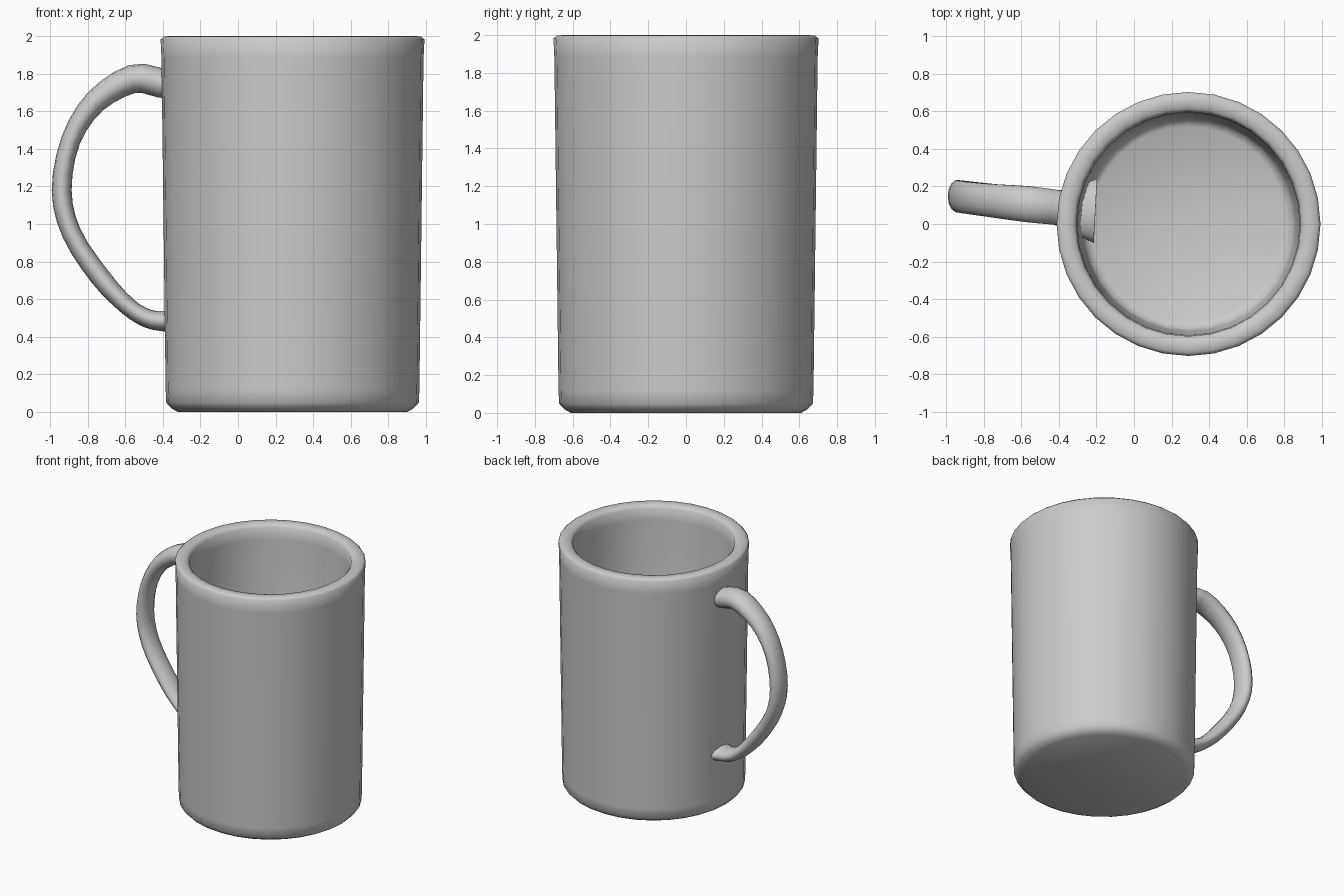
import bpy, bmesh, math
from mathutils import Vector

if "Cube" in bpy.data.objects:
    bpy.data.objects.remove(bpy.data.objects["Cube"])


def make_object(name, bm, angle):
    bmesh.ops.recalc_face_normals(bm, faces=bm.faces)
    mesh = bpy.data.meshes.new(name)
    bm.to_mesh(mesh)
    bm.free()
    obj = bpy.data.objects.new(name, mesh)
    bpy.context.collection.objects.link(obj)
    bpy.ops.object.select_all(action='DESELECT')
    obj.select_set(True)
    bpy.context.view_layer.objects.active = obj
    bpy.ops.object.shade_smooth_by_angle(angle=math.radians(angle))
    return obj


def skin(bm, rings):
    # Bridge successive vertex rings and cap both ends
    loops = [[bm.verts.new(p) for p in ring] for ring in rings]
    n = len(loops[0])
    for a, b in zip(loops, loops[1:]):
        for i in range(n):
            j = (i + 1) % n
            bm.faces.new((a[i], a[j], b[j], b[i]))
    bm.faces.new(loops[0])
    bm.faces.new(loops[-1])


# Cup: one lathed wall from the underside, over the rim, to the inner floor
CENTRE_X, SIDES = 0.29, 32
profile = [(0.61, 0.0), (0.645, 0.02), (0.672, 0.05), (0.675, 0.12),
           (0.697, 1.88), (0.702, 1.982), (0.685, 1.997), (0.65, 2.0),
           (0.615, 1.995), (0.597, 1.975), (0.592, 1.88),
           (0.57, 0.18), (0.555, 0.13), (0.52, 0.11)]
bm = bmesh.new()
skin(bm, [[(CENTRE_X + r * math.cos(math.tau * i / SIDES),
            r * math.sin(math.tau * i / SIDES), z) for i in range(SIDES)]
          for r, z in profile])
make_object("cup", bm, 60)

# Handle: stations of x, y, z, half thickness, half width
stations = [(-0.33, 0.08, 1.745, 0.08, 0.095), (-0.41, 0.088, 1.75, 0.078, 0.095),
            (-0.56, 0.105, 1.772, 0.076, 0.098), (-0.76, 0.125, 1.65, 0.062, 0.09),
            (-0.89, 0.14, 1.445, 0.052, 0.087), (-0.938, 0.148, 1.18, 0.053, 0.087),
            (-0.885, 0.142, 0.95, 0.052, 0.087), (-0.735, 0.125, 0.72, 0.054, 0.088),
            (-0.59, 0.107, 0.565, 0.048, 0.09), (-0.48, 0.095, 0.497, 0.05, 0.092),
            (-0.39, 0.085, 0.483, 0.055, 0.1), (-0.29, 0.075, 0.48, 0.075, 0.14),
            (-0.205, 0.07, 0.48, 0.1, 0.175)]


def spline(points, steps):
    # Catmull-Rom resampling
    pts = [Vector(p) for p in points]
    pts = [2 * pts[0] - pts[1]] + pts + [2 * pts[-1] - pts[-2]]
    out = []
    for a, b, c, d in zip(pts, pts[1:], pts[2:], pts[3:]):
        for k in range(steps):
            t = k / steps
            out.append(0.5 * (2 * b + (c - a) * t + (2 * a - 5 * b + 4 * c - d) * t ** 2
                              + (3 * b - a - 3 * c + d) * t ** 3))
    return out + [pts[-2]]


path = spline(stations, 3)
rings = []
for i, s in enumerate(path):
    before, after = path[max(i - 1, 0)], path[min(i + 1, len(path) - 1)]
    tangent = (after - before).to_3d().normalized()
    side = Vector((0, 1, 0))
    side = (side - tangent * side.dot(tangent)).normalized()
    out = tangent.cross(side)
    rings.append([s.to_3d() + out * s[3] * math.cos(math.tau * k / 14)
                  + side * s[4] * math.sin(math.tau * k / 14) for k in range(14)])
bm = bmesh.new()
skin(bm, rings)
make_object("handle", bm, 50)
